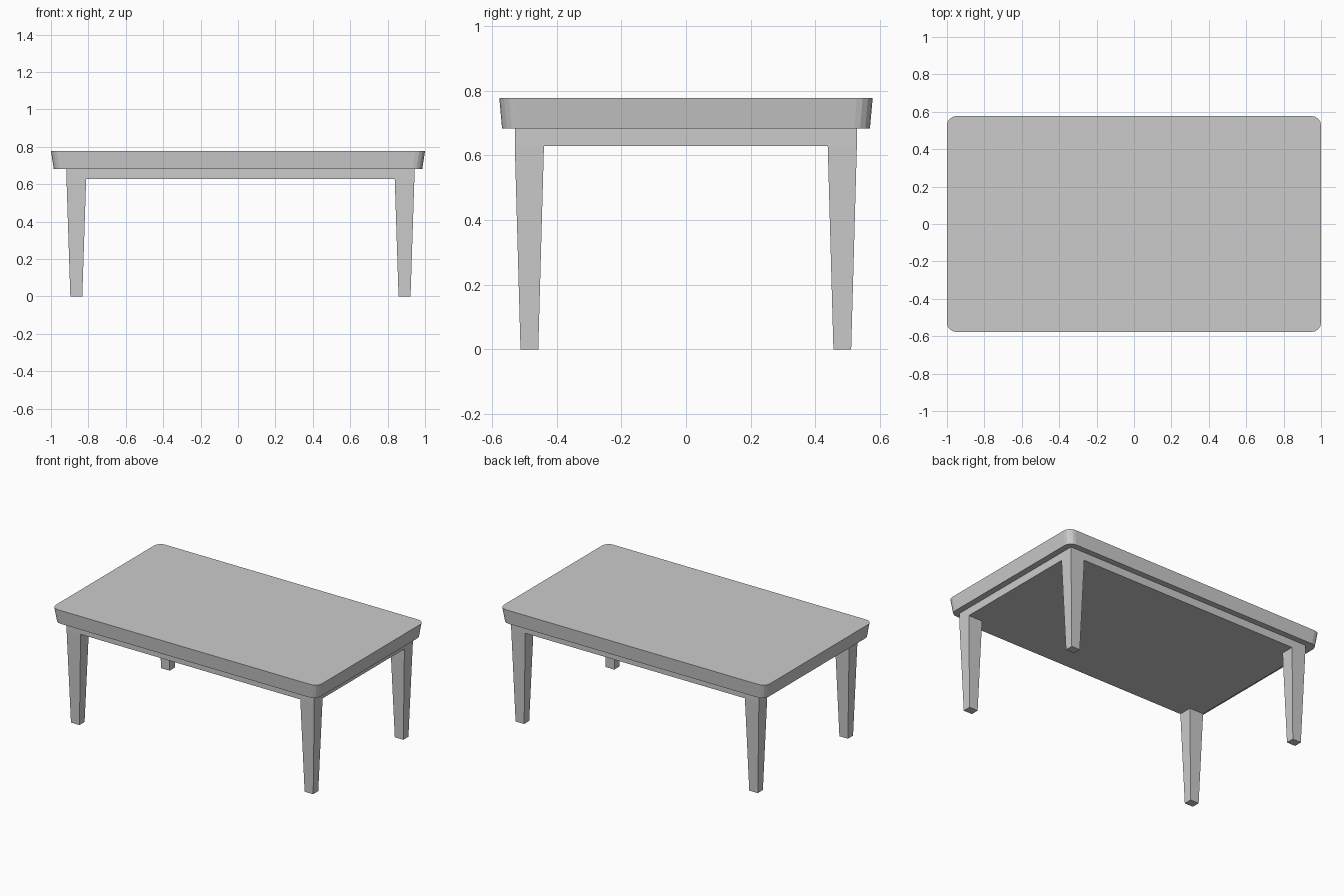
import bpy, bmesh
from math import cos, sin, pi

if "Cube" in bpy.data.objects:
    bpy.data.objects.remove(bpy.data.objects["Cube"])

Z_FRAME, Z_TOP0, Z_TOP1 = 0.628, 0.682, 0.777


def make_object(name, bm):
    bmesh.ops.recalc_face_normals(bm, faces=bm.faces)
    mesh = bpy.data.meshes.new(name)
    bm.to_mesh(mesh)
    bm.free()
    obj = bpy.data.objects.new(name, mesh)
    bpy.context.collection.objects.link(obj)
    return obj


def rounded_rect(hx, hy, r, segments):
    pts = []
    for i, (sx, sy) in enumerate([(1, 1), (-1, 1), (-1, -1), (1, -1)]):
        for k in range(segments + 1):
            a = (i + k / segments) * pi / 2
            pts.append((sx * (hx - r) + r * cos(a), sy * (hy - r) + r * sin(a)))
    return pts


# Tabletop: rounded rectangle that narrows slightly towards its underside
bm = bmesh.new()
outline = rounded_rect(1.0, 0.577, 0.05, 4)
rings = [[bm.verts.new((x * s, y * s, z)) for x, y in outline]
         for s, z in ((0.985, Z_TOP0), (1.0, Z_TOP1))]
n = len(outline)
bm.faces.new(rings[0])
bm.faces.new(rings[1])
for i in range(n):
    j = (i + 1) % n
    bm.faces.new((rings[0][i], rings[0][j], rings[1][j], rings[1][i]))
make_object("tabletop", bm)

# Frame and legs in one piece: a 3x3 slab whose corner cells extrude into legs
bm = bmesh.new()
xs = [-0.917, -0.812, 0.838, 0.943]
ys = [-0.529, -0.439, 0.438, 0.528]
grid = [[bm.verts.new((x, y, Z_FRAME)) for x in xs] for y in ys]
cells = {(i, j): bm.faces.new((grid[j][i], grid[j + 1][i],
                               grid[j + 1][i + 1], grid[j][i + 1]))
         for i in range(3) for j in range(3)}
corners = [cells[i, j] for i in (0, 2) for j in (0, 2)]

# Upper side of the slab
up = bmesh.ops.extrude_face_region(bm, geom=list(bm.faces), use_keep_orig=True)
bmesh.ops.translate(bm, vec=(0, 0, Z_TOP0 - Z_FRAME),
                    verts=[v for v in up["geom"] if isinstance(v, bmesh.types.BMVert)])

# Tapered legs down to the floor
for face in corners:
    foot = bmesh.ops.extrude_discrete_faces(bm, faces=[face])["faces"][0]
    c = foot.calc_center_median()
    for v in foot.verts:
        v.co = (c.x + (v.co.x - c.x) * 0.61, c.y + (v.co.y - c.y) * 0.61, 0)
make_object("frame_and_legs", bm)
